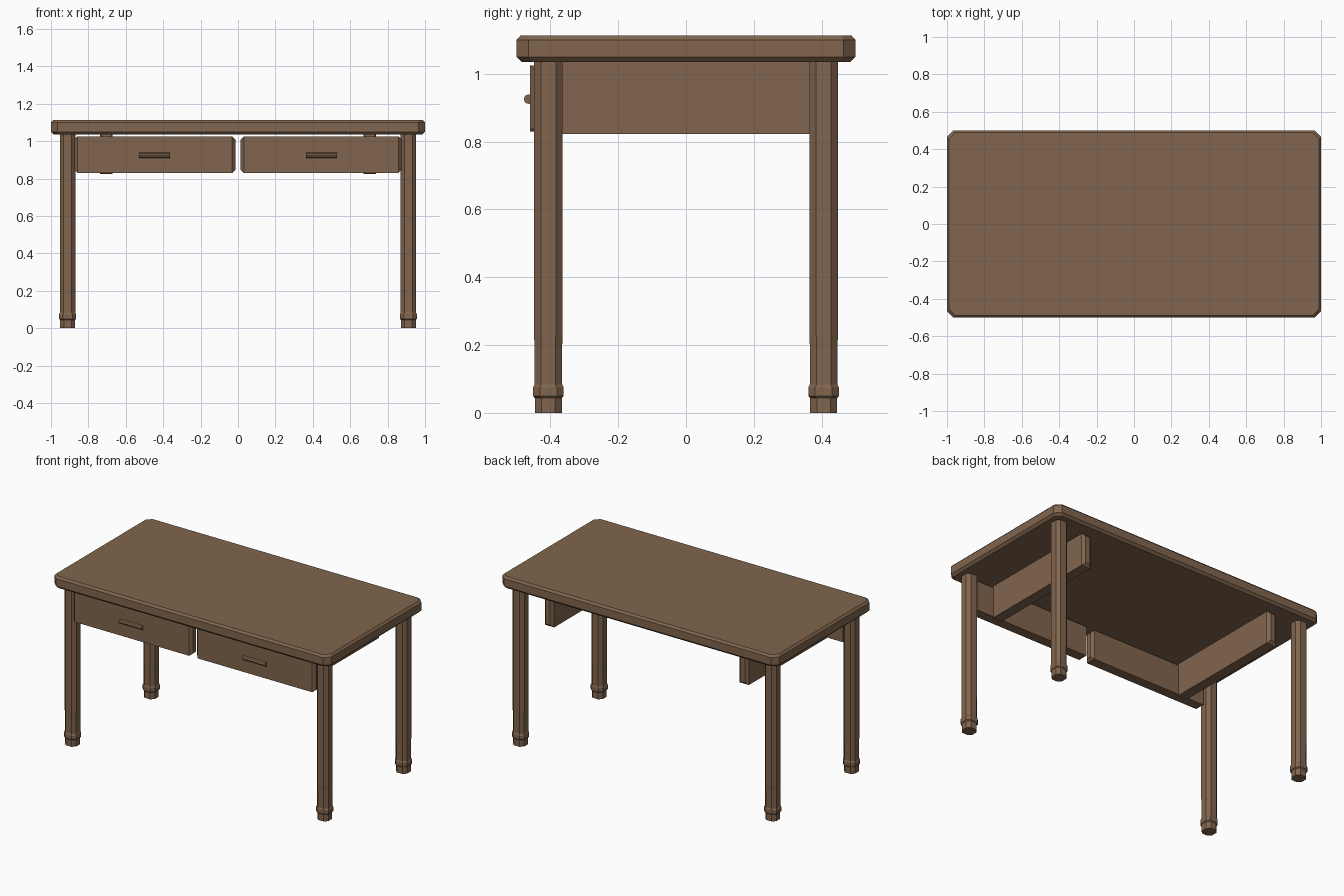
import bpy
import bmesh
import math

cube = bpy.data.objects.get("Cube")
if cube:
    bpy.data.objects.remove(cube, do_unlink=True)

wood = bpy.data.materials.new("brown wood")
wood.use_nodes = True
wood.diffuse_color = (0.22, 0.13, 0.075, 1)
wood.node_tree.nodes["Principled BSDF"].inputs["Base Color"].default_value = wood.diffuse_color


def finish(name, bm):
    bmesh.ops.recalc_face_normals(bm, faces=bm.faces)
    mesh = bpy.data.meshes.new(name)
    bm.to_mesh(mesh)
    bm.free()
    mesh.materials.append(wood)
    obj = bpy.data.objects.new(name, mesh)
    bpy.context.collection.objects.link(obj)
    return obj


def ring(hx, hy, cut):
    """Rectangle outline with its four corners cut off."""
    return [(hx, cut - hy), (hx, hy - cut), (hx - cut, hy), (cut - hx, hy),
            (-hx, hy - cut), (-hx, cut - hy), (cut - hx, -hy), (hx - cut, -hy)]


def loft(name, levels, centre=(0, 0)):
    """Stack of cut-corner outlines, each level given as z, hx, hy, cut."""
    bm = bmesh.new()
    loops = [[bm.verts.new((x + centre[0], y + centre[1], z)) for x, y in ring(hx, hy, cut)]
             for z, hx, hy, cut in levels]
    for low, high in zip(loops, loops[1:]):
        for i in range(8):
            j = (i + 1) % 8
            bm.faces.new((low[i], low[j], high[j], high[i]))
    bm.faces.new(loops[0])
    bm.faces.new(loops[-1])
    return finish(name, bm)


def board(name, low, high, axis, cut):
    """Plank with chamfers around both end faces along one axis."""
    bm = bmesh.new()
    bmesh.ops.create_cube(bm, size=1)
    for v in bm.verts:
        v.co = [(a + b) / 2 + c * (b - a) for a, b, c in zip(low, high, v.co)]
    middle = (low[axis] + high[axis]) / 2
    edges = [e for e in bm.edges
             if (e.verts[0].co[axis] > middle) == (e.verts[1].co[axis] > middle)]
    bmesh.ops.bevel(bm, geom=edges, offset=cut, segments=1, affect='EDGES')
    return finish(name, bm)


# Table top with chamfered rim and cut corners
loft("table_top", [(1.035, 0.985, 0.485, 0.03), (1.05, 1, 0.5, 0.035),
                   (1.10, 1, 0.5, 0.035), (1.113, 0.988, 0.488, 0.03)])

# Legs with a raised band above each foot
leg_profile = [(0, 0.04), (0.044, 0.04), (0.05, 0.045), (0.075, 0.045),
               (0.084, 0.041), (0.2, 0.041), (0.23, 0.042), (1.04, 0.042)]
for side, sx in (("left", 1), ("right", -1)):
    for end, sy in (("front", -1), ("back", 1)):
        loft(f"{end}_{side}_leg", [(z, h, h, 0.02) for z, h in leg_profile],
             (0.911 * sx, 0.406 * sy))

    # Drawer front, side board behind it, and octagonal bar handle
    xs = sorted((0.014 * sx, 0.875 * sx))
    board(f"{side}_drawer_front", (xs[0], -0.46, 0.83), (xs[1], -0.395, 1.025), 0, 0.017)
    xs = sorted((0.67 * sx, 0.737 * sx))
    board(f"{side}_side_board", (xs[0], -0.42, 0.823), (xs[1], 0.42, 1.037), 1, 0.017)
    bpy.ops.mesh.primitive_cylinder_add(vertices=8, radius=0.0145, depth=0.165,
                                        location=(0.447 * sx, -0.464, 0.925),
                                        rotation=(0, math.pi / 2, 0))
    handle = bpy.context.object
    handle.name = f"{side}_drawer_handle"
    handle.data.materials.append(wood)
